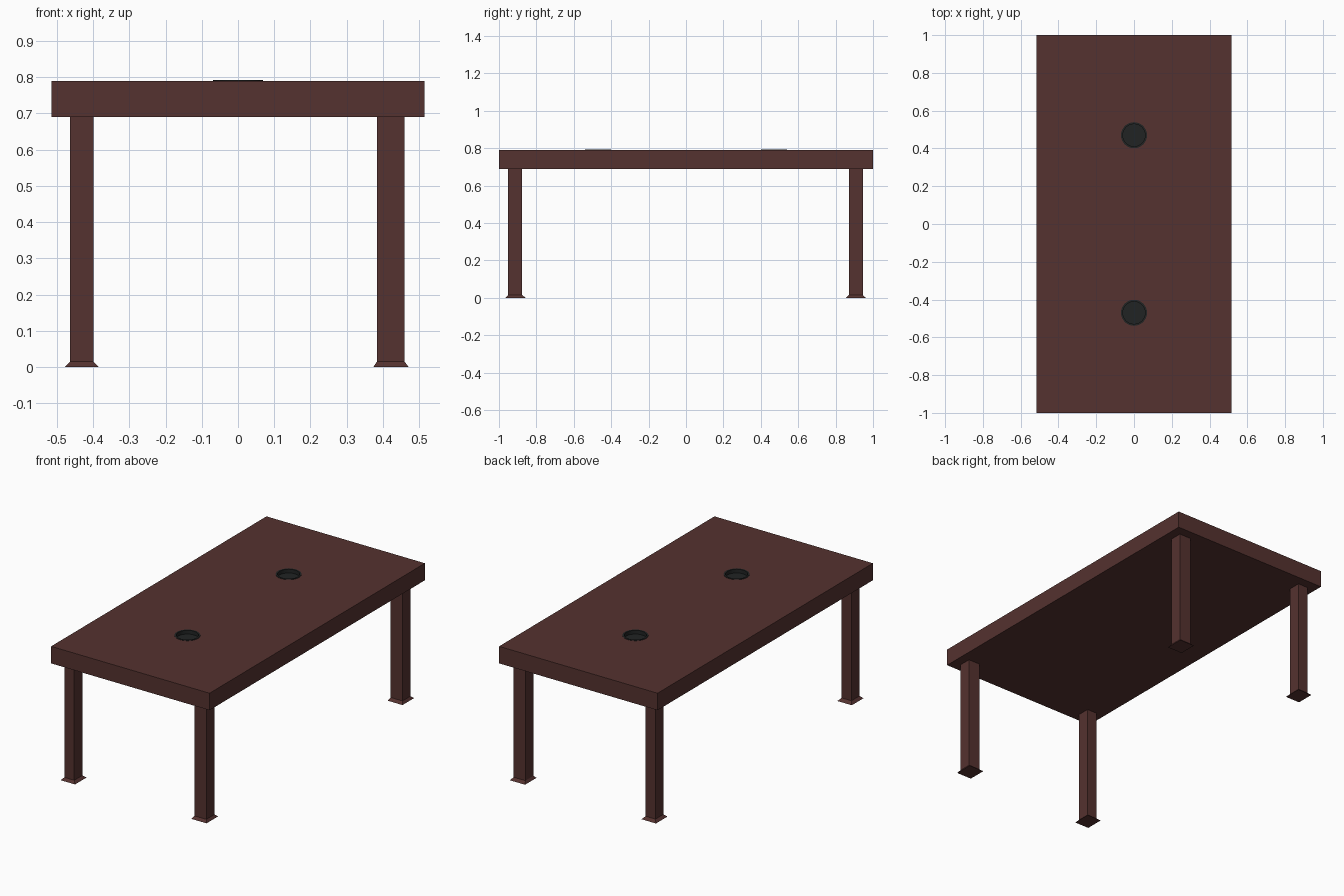
import bpy, bmesh, math

if "Cube" in bpy.data.objects:
    bpy.data.objects.remove(bpy.data.objects["Cube"])

def material(name, color):
    m = bpy.data.materials.new(name)
    m.diffuse_color = (*color, 1)
    m.use_nodes = True
    m.node_tree.nodes["Principled BSDF"].inputs["Base Color"].default_value = m.diffuse_color
    return m

WOOD = material("dark_wood", (0.09, 0.032, 0.029))
BLACK = material("black_plastic", (0.015, 0.017, 0.017))
TOP_Z, UNDER_Z, FOOT_Z = 0.79, 0.69, 0.015

def make(name, bm, mat):
    bmesh.ops.recalc_face_normals(bm, faces=bm.faces)
    me = bpy.data.meshes.new(name)
    bm.to_mesh(me)
    bm.free()
    me.materials.append(mat)
    ob = bpy.data.objects.new(name, me)
    bpy.context.collection.objects.link(ob)
    return ob

def loft(name, rings, mat):
    """Stack of rectangles (x0, x1, y0, y1, z), capped at both ends."""
    bm = bmesh.new()
    loops = [[bm.verts.new((x, y, z)) for x, y in ((x0, y0), (x1, y0), (x1, y1), (x0, y1))]
             for x0, x1, y0, y1, z in rings]
    bm.faces.new(loops[0])
    bm.faces.new(loops[-1])
    for a, b in zip(loops, loops[1:]):
        for i in range(4):
            j = (i + 1) % 4
            bm.faces.new((a[i], a[j], b[j], b[i]))
    return make(name, bm, mat)

def lathe(name, profile, y, mat, steps=32):
    """Revolve an (r, z) profile about a vertical axis at (0, y)."""
    bm = bmesh.new()
    vs = [bm.verts.new((r, y, z)) for r, z in profile]
    es = [bm.edges.new(p) for p in zip(vs, vs[1:])]
    bmesh.ops.spin(bm, geom=vs + es, cent=(0, y, 0), axis=(0, 0, 1),
                   angle=math.tau, steps=steps)
    bmesh.ops.remove_doubles(bm, verts=bm.verts, dist=1e-5)
    return make(name, bm, mat)

# Table top
top = loft("table_top", [(-0.515, 0.515, -1, 1, UNDER_Z), (-0.515, 0.515, -1, 1, TOP_Z)], WOOD)

# Legs with flared feet; the right-hand pair is slightly wider
sides_x = {"left": (-0.463, -0.399, -0.478, -0.384), "right": (0.383, 0.460, 0.373, 0.471)}
sides_y = {"front": (-0.951, -0.876, -0.965, -0.857), "back": (0.871, 0.945, 0.855, 0.962)}
for sx, (x0, x1, fx0, fx1) in sides_x.items():
    for sy, (y0, y1, fy0, fy1) in sides_y.items():
        loft(f"{sy}_{sx}_leg", [(fx0, fx1, fy0, fy1, 0), (x0, x1, y0, y1, FOOT_Z),
                                (x0, x1, y0, y1, UNDER_Z)], WOOD)

# Recessed round cable cups set into holes in the top
rim = TOP_Z + 0.002
for label, y in (("front", -0.47), ("back", 0.47)):
    cutter = lathe(f"{label}_hole_cutter", [(0, 0.76), (0.064, 0.76), (0.064, 0.82), (0, 0.82)], y, BLACK)
    cutter.hide_render = True
    cutter.hide_viewport = True
    mod = top.modifiers.new(f"{label}_hole", 'BOOLEAN')
    mod.operation = 'DIFFERENCE'
    mod.solver = 'EXACT'
    mod.object = cutter
    cup = lathe(f"{label}_cable_cup", [(0, 0.762), (0.063, 0.762), (0.063, TOP_Z), (0.069, TOP_Z), (0.069, rim),
                                       (0.059, rim), (0.059, 0.77), (0, 0.77)], y, BLACK)
    bpy.ops.object.select_all(action='DESELECT')
    cup.select_set(True)
    bpy.context.view_layer.objects.active = cup
    bpy.ops.object.shade_smooth_by_angle(angle=math.radians(30))
